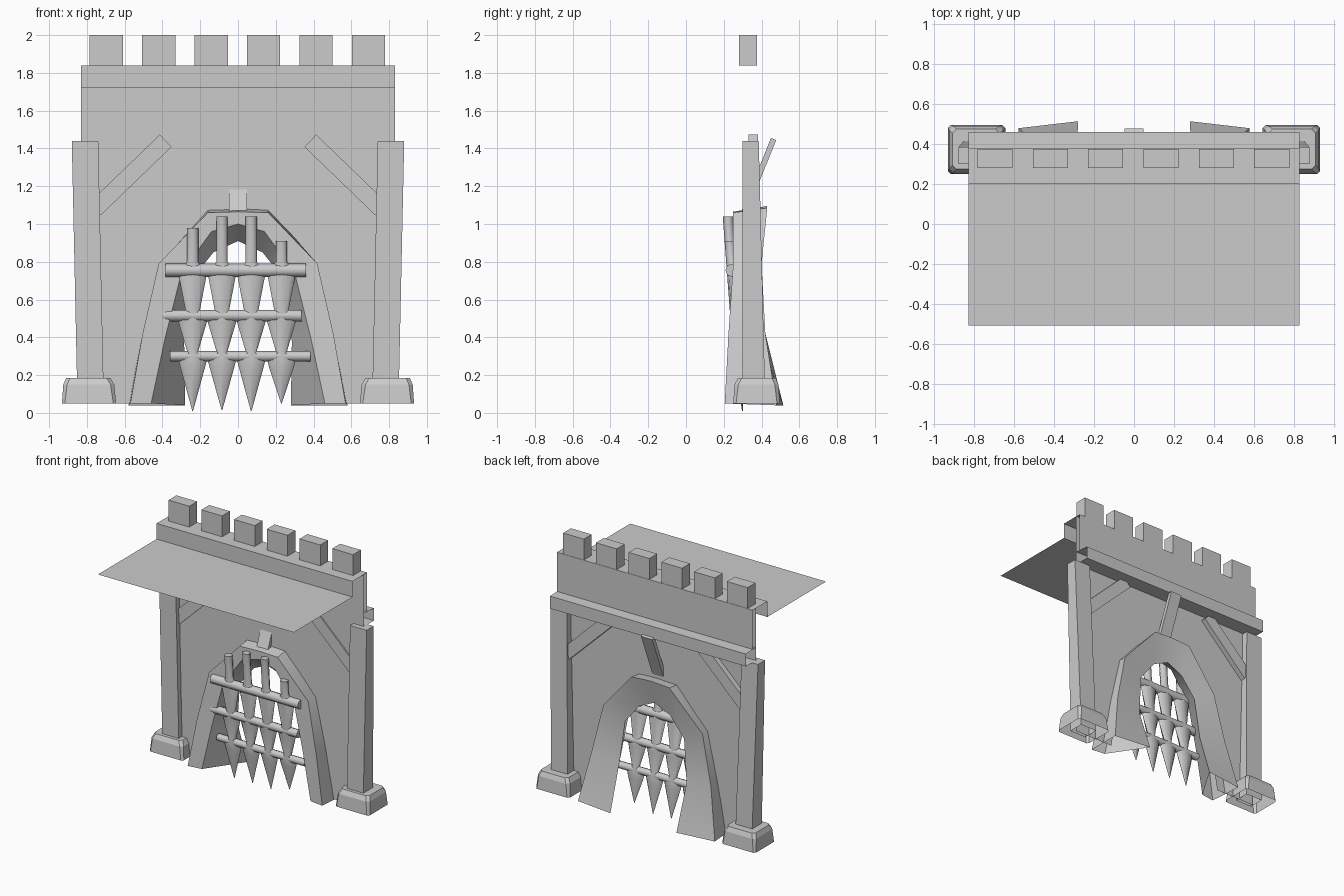
import bpy, bmesh, math
from mathutils import Vector, Matrix

old = bpy.data.objects.get("Cube")
if old:
    bpy.data.objects.remove(old, do_unlink=True)

stone = bpy.data.materials.new("plain_grey")
stone.use_nodes = True
GREY = (0.6, 0.6, 0.6, 1)
stone.diffuse_color = GREY
stone.node_tree.nodes["Principled BSDF"].inputs["Base Color"].default_value = GREY


def finish(name, bm, smooth=None):
    me = bpy.data.meshes.new(name)
    bm.to_mesh(me)
    bm.free()
    me.materials.append(stone)
    ob = bpy.data.objects.new(name, me)
    bpy.context.collection.objects.link(ob)
    if smooth:
        bpy.ops.object.select_all(action="DESELECT")
        ob.select_set(True)
        bpy.context.view_layer.objects.active = ob
        bpy.ops.object.shade_smooth_by_angle(angle=math.radians(smooth))
    return ob


def loft(bm, rings, closed=True, caps=(True, True)):
    """Bridge rings of points with quads."""
    vs = [[bm.verts.new(p) for p in r] for r in rings]
    n = len(vs[0])
    for a, b in zip(vs, vs[1:]):
        for i in range(n if closed else n - 1):
            j = (i + 1) % n
            bm.faces.new((a[i], a[j], b[j], b[i]))
    if caps[0]:
        bm.faces.new(vs[0][::-1])
    if caps[1]:
        bm.faces.new(vs[-1])
    bmesh.ops.recalc_face_normals(bm, faces=bm.faces)


def rect(x0, x1, y0, y1, z, cut=0.0):
    """Level rectangle, with optional cut corners."""
    if not cut:
        return [(x0, y0, z), (x1, y0, z), (x1, y1, z), (x0, y1, z)]
    return [(x0 + cut, y0, z), (x1 - cut, y0, z), (x1, y0 + cut, z), (x1, y1 - cut, z),
            (x1 - cut, y1, z), (x0 + cut, y1, z), (x0, y1 - cut, z), (x0, y0 + cut, z)]


def box(name, size, loc, rot=(1, 0, "X")):
    bm = bmesh.new()
    m = Matrix.Translation(loc) @ Matrix.Rotation(rot[1], 4, rot[2]) @ Matrix.Diagonal((*size, 1))
    bmesh.ops.create_cube(bm, size=1, matrix=m)
    return finish(name, bm)


# Open sheet: canopy, parapet front, parapet top and upper back
def sheet(name, profile, half=0.83):
    bm = bmesh.new()
    loft(bm, [[(x, y, z) for y, z in profile] for x in (-half, half)],
         closed=False, caps=(False, False))
    return finish(name, bm)


sheet("canopy", [(-0.51, 1.72), (0.2, 1.72)])
sheet("parapet", [(0.2, 1.72), (0.2, 1.84), (0.378, 1.84), (0.378, 1.54)])
sheet("back_beam", [(0.345, 1.54), (0.46, 1.535), (0.46, 1.44), (0.345, 1.44)])

# Wall with an arched notch
NOTCH = [(0.5, 0.05), (0.43, 0.45), (0.35, 0.78), (0.14, 1.01)]
half = [(0.83, 1.84), (0.83, 0.05)] + NOTCH
bm = bmesh.new()
outline = half + [(-x, z) for x, z in reversed(half)]
bm.faces.new([bm.verts.new((x, 0.34, z)) for x, z in outline])
finish("wall", bm)

# Merlons
for i in range(6):
    box(f"merlon_{i + 1}", (0.176, 0.095, 0.16), (-0.697 + i * 0.2775, 0.328, 1.92))

# Arch surround: outer front, inner front, inner back, outer back per station
LEG = [
    [(0.57, 0.205, 0.05), (0.46, 0.22, 0.05), (0.28, 0.515, 0.04), (0.58, 0.48, 0.04)],
    [(0.505, 0.225, 0.42), (0.385, 0.235, 0.4), (0.285, 0.4, 0.38), (0.505, 0.42, 0.42)],
    [(0.42, 0.25, 0.79), (0.3, 0.25, 0.74), (0.25, 0.38, 0.7), (0.42, 0.40, 0.79)],
    [(0.16, 0.25, 1.06), (0.14, 0.25, 0.96), (0.13, 0.38, 0.85), (0.16, 0.43, 1.085)],
]
CROWN = [(0, 0.25, 1.065), (0, 0.25, 1.0), (0, 0.38, 0.91), (0, 0.43, 1.095)]
mirrored = [[(-x, y, z) for x, y, z in s] for s in LEG]
bm = bmesh.new()
loft(bm, mirrored + [CROWN] + LEG[::-1], caps=(False, False))
finish("arch_surround", bm, 35)

# Posts, footings and diagonal braces on both sides
for side, s in (("left", 1), ("right", -1)):
    def ring(*a, **k):
        return [(s * x, y, z) for x, y, z in rect(*a, **k)]

    bm = bmesh.new()
    loft(bm, [ring(0.71, 0.85, 0.3, 0.42, 0.06), ring(0.74, 0.88, 0.3, 0.385, 1.44)],
         caps=(False, True))
    finish(f"{side}_post", bm)

    bm = bmesh.new()
    loft(bm, [ring(0.645, 0.932, 0.25, 0.497, 0.05, cut=0.015),
              ring(0.655, 0.925, 0.257, 0.49, 0.15, cut=0.02),
              ring(0.675, 0.91, 0.275, 0.475, 0.185, cut=0.02)], caps=(False, True))
    finish(f"{side}_footing", bm)

    box(f"{side}_brace", (0.52, 0.05, 0.09), (s * 0.57, 0.355, 1.26),
        (0, s * math.radians(44), "Y"))

# Strut slanting through the wall up to the beam
box("centre_strut", (0.095, 0.03, 0.42), (0, 0.385, 1.255), (0, -math.radians(22), "X"))


# Portcullis, leaning slightly forward at the top
def gate_y(z):
    return 0.3 - 0.075 * z


def oval(x, z, w, d, n=8):
    return [(x + w / 2 * math.cos(math.tau * i / n),
             gate_y(z) + d / 2 * math.sin(math.tau * i / n), z) for i in range(n)]


BARS = [(-0.24, 0.98, 0.01), (-0.085, 1.04, 0.015), (0.07, 1.04, 0.01), (0.23, 0.91, 0.05)]
for i, (x, top, tip) in enumerate(BARS):
    bm = bmesh.new()
    steps = [(top, 0.06), (0.8, 0.06), (0.765, 0.11), (0.735, 0.15), (0.54, 0.075),
             (0.515, 0.16), (0.48, 0.15), (0.32, 0.055), (0.3, 0.16), (0.24, 0.13),
             (tip, 0.004)]
    loft(bm, [oval(x, z, w, min(w, 0.055)) for z, w in steps])
    finish(f"gate_bar_{i + 1}", bm, 50)

RAILS = [(-0.385, 0.36, 0.755, 0.07), (-0.4, 0.335, 0.515, 0.062), (-0.36, 0.385, 0.3, 0.055)]
for i, (x0, x1, z, d) in enumerate(RAILS):
    bm = bmesh.new()
    m = Matrix.Translation(((x0 + x1) / 2, gate_y(z), z)) @ Matrix.Rotation(math.pi / 2, 4, "Y")
    bmesh.ops.create_cone(bm, cap_ends=True, segments=8, radius1=d / 2, radius2=d / 2,
                          depth=x1 - x0, matrix=m)
    finish(f"gate_rail_{i + 1}", bm, 50)
